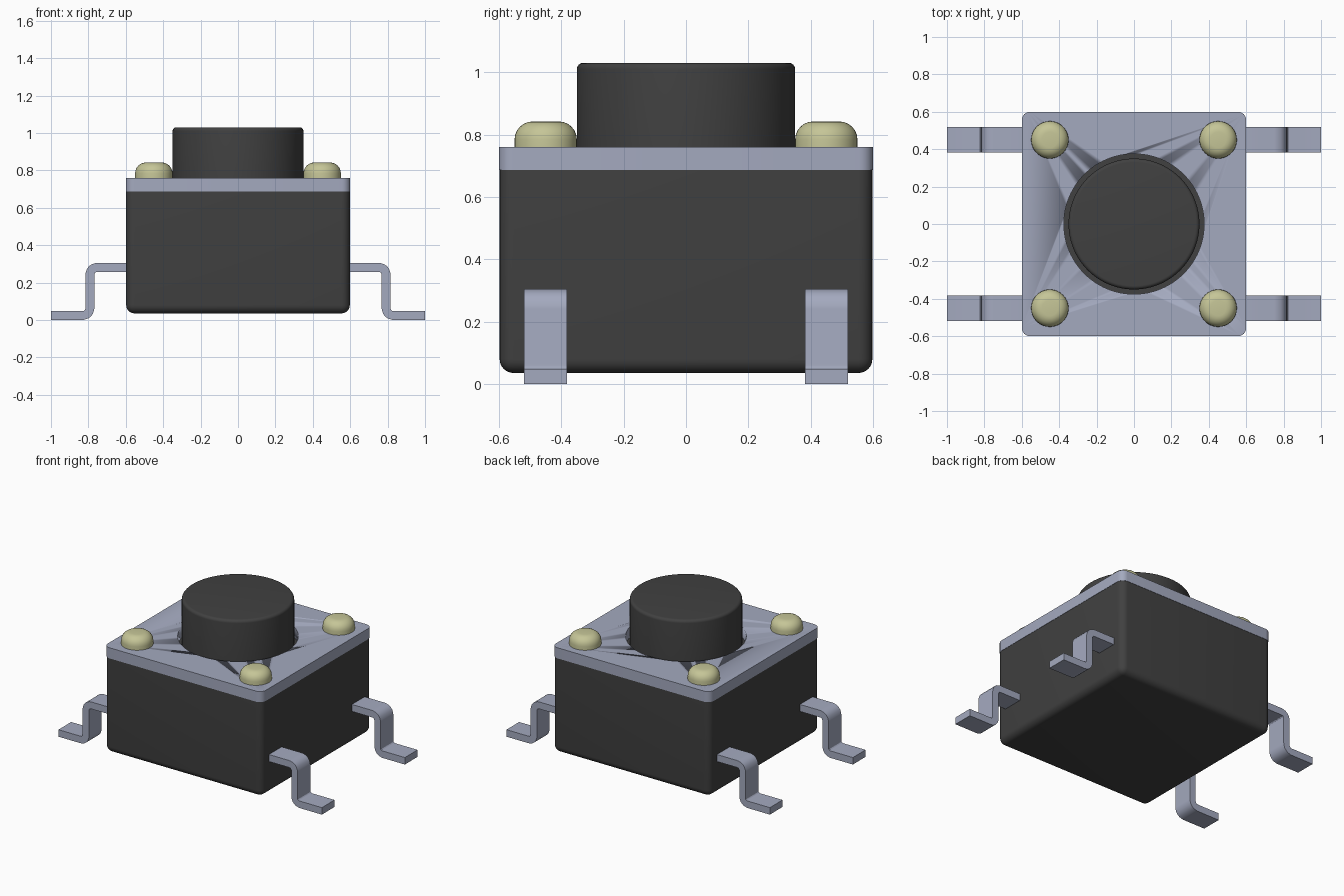
import bpy, bmesh, math
from mathutils import Vector

old = bpy.data.objects.get("Cube")
if old:
    bpy.data.objects.remove(old, do_unlink=True)


def material(name, rgb):
    m = bpy.data.materials.new(name)
    m.use_nodes = True
    m.diffuse_color = (*rgb, 1)
    m.node_tree.nodes["Principled BSDF"].inputs["Base Color"].default_value = (*rgb, 1)
    return m


DARK = material("dark plastic", (0.052, 0.052, 0.052))
METAL = material("blue grey metal", (0.37, 0.40, 0.52))
YELLOW = material("pale yellow", (0.56, 0.56, 0.31))


def finish(name, bm, mat, angle=40):
    bmesh.ops.recalc_face_normals(bm, faces=bm.faces)
    mesh = bpy.data.meshes.new(name)
    bm.to_mesh(mesh)
    bm.free()
    mesh.materials.append(mat)
    obj = bpy.data.objects.new(name, mesh)
    bpy.context.collection.objects.link(obj)
    bpy.ops.object.select_all(action="DESELECT")
    obj.select_set(True)
    bpy.context.view_layer.objects.active = obj
    bpy.ops.object.shade_smooth_by_angle(angle=math.radians(angle))
    return obj


def rounded_box(half, z0, z1, radius, pick):
    """Box whose edges chosen by pick(edge) are rounded."""
    bm = bmesh.new()
    bmesh.ops.create_cube(bm, size=1)
    for v in bm.verts:
        v.co = (v.co.x * 2 * half, v.co.y * 2 * half, z0 if v.co.z < 0 else z1)
    edges = [e for e in bm.edges if pick(e)]
    bmesh.ops.bevel(bm, geom=edges, offset=radius, segments=6, profile=0.5, affect="EDGES")
    return bm


def rounded_cylinder(radius, z0, z1, bevel, segments, center=(0, 0)):
    """Upright cylinder with a rounded top rim."""
    bm = bmesh.new()
    bmesh.ops.create_cone(bm, cap_ends=True, segments=segments, radius1=radius,
                          radius2=radius, depth=z1 - z0)
    bmesh.ops.translate(bm, verts=bm.verts, vec=(*center, (z0 + z1) / 2))
    if bevel:
        top = [e for e in bm.edges if all(v.co.z > z1 - 0.001 for v in e.verts)]
        bmesh.ops.bevel(bm, geom=top, offset=bevel, segments=6, profile=0.5, affect="EDGES")
    return bm


def upright(e):
    return abs(e.verts[0].co.z - e.verts[1].co.z) > 0.01


# Housing: rounded sides and bottom, sharp top
BASE, SEAM, DECK = 0.035, 0.687, 0.76
finish("housing", rounded_box(0.598, BASE, SEAM, 0.045,
       lambda e: min(v.co.z for v in e.verts) < 0.1), DARK)

# Cover plate with a round opening
plate = finish("cover_plate", rounded_box(0.6, SEAM, DECK, 0.045, upright), METAL)
cutter = finish("opening_cutter", rounded_cylinder(0.375, 0.5, 0.9, 0, 96), METAL)
cutter.hide_render = True
cut = plate.modifiers.new("opening", "BOOLEAN")
cut.operation, cut.solver, cut.object = "DIFFERENCE", "EXACT", cutter
bpy.context.view_layer.objects.active = plate
bpy.ops.object.modifier_apply(modifier=cut.name)
bpy.data.objects.remove(cutter, do_unlink=True)

# Push button
finish("button", rounded_cylinder(0.35, SEAM - 0.02, 1.03, 0.02, 96), DARK)


def rounded_path(points, radius, steps=6):
    """Polyline with each right-angle corner replaced by an arc."""
    pts = [Vector(p) for p in points]
    out = [pts[0]]
    for a, b, c in zip(pts, pts[1:], pts[2:]):
        u, w = (a - b).normalized(), (c - b).normalized()
        hub = b + (u + w) * radius
        for i in range(steps + 1):
            t = math.pi / 2 * i / steps
            out.append(hub - w * radius * math.cos(t) - u * radius * math.sin(t))
    return out + [pts[-1]]


def lead(name, side, y, width=0.138, thick=0.048):
    """Bent flat strip stepping down to a foot."""
    path = rounded_path([(0.57, 0.281), (0.792, 0.281), (0.792, thick / 2),
                         (1.0, thick / 2)], 0.04)
    bm = bmesh.new()
    rings = []
    for i, p in enumerate(path):
        d = (path[min(i + 1, len(path) - 1)] - path[max(i - 1, 0)]).normalized()
        # Arc ends follow the straight sections
        if abs(d.x) > 0.95:
            d = Vector((1, 0))
        elif abs(d.y) > 0.95:
            d = Vector((0, -1))
        n = Vector((-d.y, d.x)) * thick / 2
        rings.append([bm.verts.new((side * q.x, y + s * width / 2, q.y))
                      for q, s in ((p + n, -1), (p + n, 1), (p - n, 1), (p - n, -1))])
    for r, q in zip(rings, rings[1:]):
        for k in range(4):
            bm.faces.new((r[k], r[(k + 1) % 4], q[(k + 1) % 4], q[k]))
    bm.faces.new(rings[0])
    bm.faces.new(rings[-1])
    finish(name, bm, METAL)


# Corner studs and leads
for side, sx in (("left", 1), ("right", -1)):
    for end, sy in (("front", -1), ("back", 1)):
        label = f"{end}_{side}"
        finish(f"{label}_stud", rounded_cylinder(0.1, DECK - 0.01, 0.842, 0.058, 40,
               (sx * 0.45, sy * 0.45)), YELLOW)
        lead(f"{label}_lead", sx, sy * 0.45)
